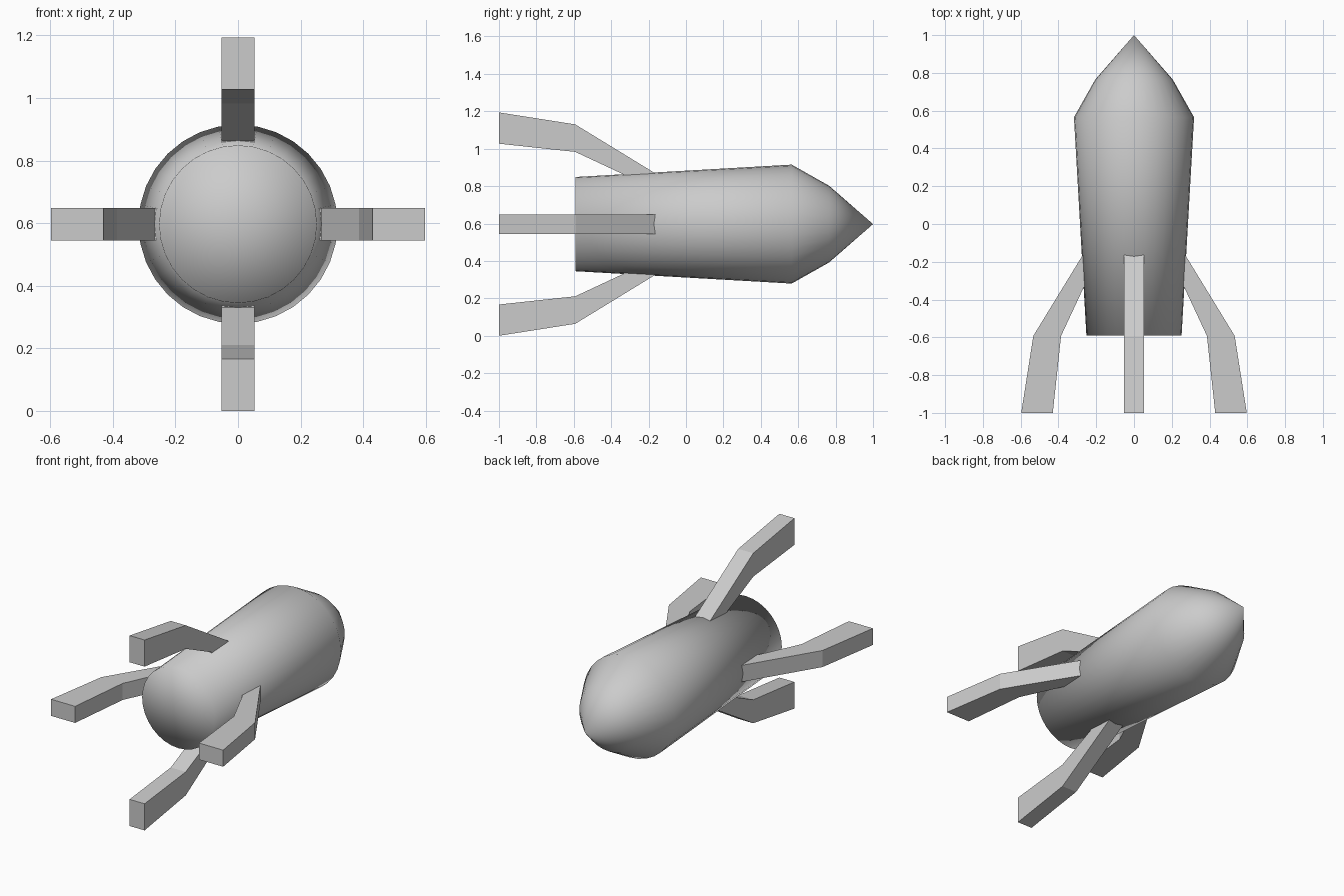
import bpy, bmesh
from math import pi
from mathutils import Matrix, Vector

if "Cube" in bpy.data.objects:
    bpy.data.objects.remove(bpy.data.objects["Cube"])

AXIS = Vector((0, 0, 0.597))  # height of the hull centre line


def make_object(name, bm, smooth):
    bmesh.ops.recalc_face_normals(bm, faces=bm.faces)
    for f in bm.faces:
        f.smooth = smooth
    mesh = bpy.data.meshes.new(name)
    bm.to_mesh(mesh)
    bm.free()
    obj = bpy.data.objects.new(name, mesh)
    obj.location = AXIS
    bpy.context.collection.objects.link(obj)
    return obj


# Hull: (radius, y) profile spun around the y axis, closed flat at the rear
profile = [(0, -0.59), (0.252, -0.59), (0.318, 0.565), (0.205, 0.765), (0, 1.0)]
bm = bmesh.new()
verts = [bm.verts.new((r, y, 0)) for r, y in profile]
edges = [bm.edges.new(pair) for pair in zip(verts, verts[1:])]
bmesh.ops.spin(bm, geom=verts + edges, cent=(0, 0, 0), axis=(0, 1, 0),
               angle=2 * pi, steps=32)
bmesh.ops.remove_doubles(bm, verts=bm.verts, dist=1e-4)
make_object("rocket_hull", bm, True)

# Four bent fins: side outline extruded, rooted just inside the hull
outline = [(0.597, -1.0), (0.533, -0.592), (0.27, -0.162), (0.245, -0.162),
           (0.245, -0.335), (0.266, -0.335), (0.386, -0.592), (0.43, -1.0)]
for i, name in enumerate(["right_fin", "top_fin", "left_fin", "bottom_fin"]):
    bm = bmesh.new()
    face = bm.faces.new([bm.verts.new((r, y, -0.052)) for r, y in outline])
    new = bmesh.ops.extrude_face_region(bm, geom=[face])["geom"]
    bmesh.ops.translate(bm, vec=(0, 0, 0.104),
                        verts=[v for v in new if isinstance(v, bmesh.types.BMVert)])
    bmesh.ops.rotate(bm, verts=bm.verts, cent=(0, 0, 0),
                     matrix=Matrix.Rotation(-i * pi / 2, 3, 'Y'))
    make_object(name, bm, False)
